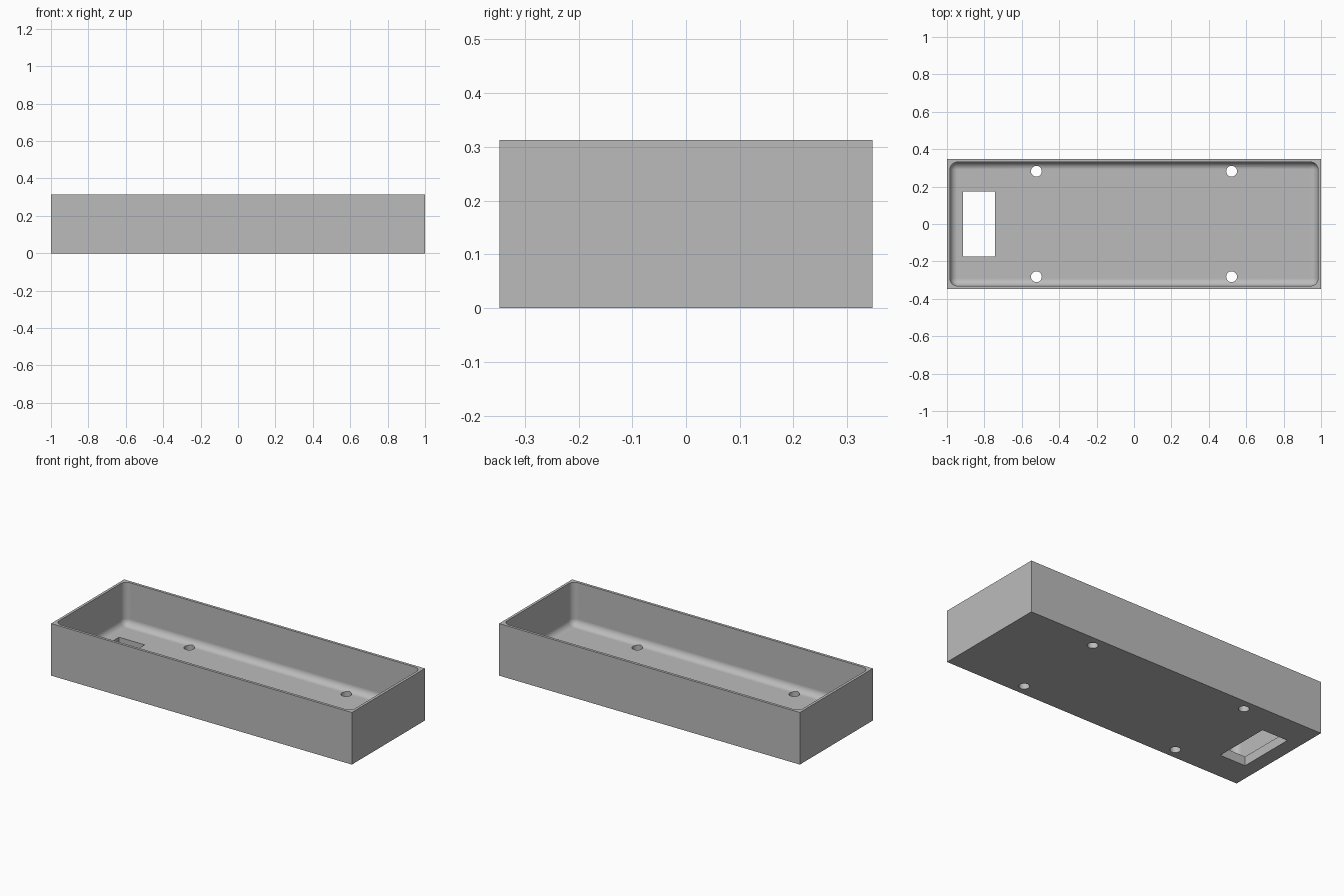
import bpy
import bmesh
from math import radians

default_cube = bpy.data.objects.get("Cube")
if default_cube:
    bpy.data.objects.remove(default_cube, do_unlink=True)

LENGTH, WIDTH, HEIGHT = 2.0, 0.694, 0.313
WALL, FLOOR, FILLET = 0.016, 0.055, 0.04
HOLE_X, HOLE_Y, HOLE_RADIUS = 0.522, 0.282, 0.029

grey = bpy.data.materials.new("plain grey")
grey.use_nodes = True
colour = (0.5, 0.5, 0.5, 1)
grey.diffuse_color = colour
grey.node_tree.nodes["Principled BSDF"].inputs["Base Color"].default_value = colour


def box(name, low, high, fillet=0):
    """Box between two corners, with optionally rounded edges."""
    bm = bmesh.new()
    bmesh.ops.create_cube(bm, size=1)
    for v in bm.verts:
        v.co = [(a + b) / 2 + c * (b - a) for a, b, c in zip(low, high, v.co)]
    if fillet:
        bmesh.ops.bevel(bm, geom=bm.edges[:], offset=fillet, segments=8,
                        profile=0.5, affect='EDGES')
    mesh = bpy.data.meshes.new(name)
    bm.to_mesh(mesh)
    bm.free()
    obj = bpy.data.objects.new(name, mesh)
    bpy.context.collection.objects.link(obj)
    mesh.materials.append(grey)
    return obj


def cut(target, cutter):
    """Subtract the cutter and remove it."""
    cutter.hide_render = True
    mod = target.modifiers.new("cut", 'BOOLEAN')
    mod.operation = 'DIFFERENCE'
    mod.solver = 'EXACT'
    mod.object = cutter
    bpy.context.view_layer.objects.active = target
    bpy.ops.object.modifier_apply(modifier=mod.name)
    bpy.data.objects.remove(cutter, do_unlink=True)


# Outer block
tray = box("tray", (-LENGTH / 2, -WIDTH / 2, 0), (LENGTH / 2, WIDTH / 2, HEIGHT))

# Rounded cavity, open at the top
inner_x, inner_y = LENGTH / 2 - WALL, WIDTH / 2 - WALL
cut(tray, box("cavity_cutter", (-inner_x, -inner_y, FLOOR),
              (inner_x, inner_y, HEIGHT * 2), FILLET))

# Rectangular opening in the floor
cut(tray, box("window_cutter", (-0.913, -0.174, -0.1), (-0.742, 0.174, 0.1)))

# Four screw holes
for x in (-HOLE_X, HOLE_X):
    for y in (-HOLE_Y, HOLE_Y):
        bpy.ops.mesh.primitive_cylinder_add(vertices=32, radius=HOLE_RADIUS,
                                            depth=0.2, location=(x, y, 0))
        hole = bpy.context.object
        hole.name = "hole_cutter"
        hole.data.materials.append(grey)
        cut(tray, hole)

# Smooth fillets with flat walls and crisp edges
bpy.ops.object.select_all(action='DESELECT')
tray.select_set(True)
bpy.context.view_layer.objects.active = tray
bpy.ops.object.shade_smooth_by_angle(angle=radians(30))
weighted = tray.modifiers.new("flat walls", 'WEIGHTED_NORMAL')
weighted.keep_sharp = True
